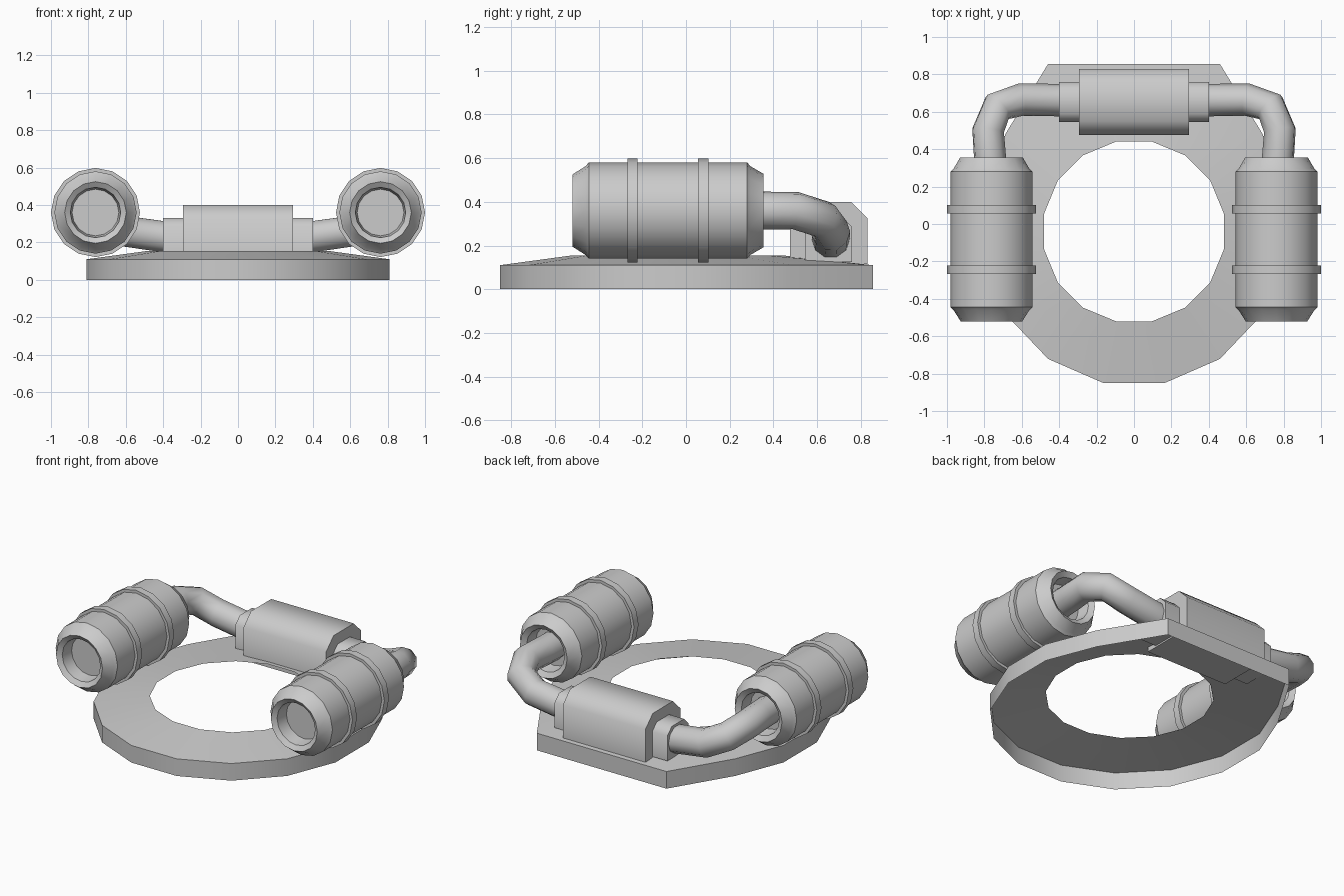
import bpy
import math
from math import sin, cos, pi, radians

if "Cube" in bpy.data.objects:
    bpy.data.objects.remove(bpy.data.objects["Cube"])

N = 16


def make(name, verts, faces, angle=40):
    me = bpy.data.meshes.new(name)
    me.from_pydata(verts, [], faces)
    ob = bpy.data.objects.new(name, me)
    bpy.context.collection.objects.link(ob)
    bpy.ops.object.select_all(action='DESELECT')
    ob.select_set(True)
    bpy.context.view_layer.objects.active = ob
    bpy.ops.object.mode_set(mode='EDIT')
    bpy.ops.mesh.select_all(action='SELECT')
    bpy.ops.mesh.normals_make_consistent(inside=False)
    bpy.ops.object.mode_set(mode='OBJECT')
    bpy.ops.object.shade_smooth_by_angle(angle=radians(angle))
    return ob


def loft(name, rings, caps=True, angle=40):
    n = len(rings[0])
    verts = [p for r in rings for p in r]
    faces = [(k * n + i, k * n + (i + 1) % n, (k + 1) * n + (i + 1) % n, (k + 1) * n + i)
             for k in range(len(rings) - 1) for i in range(n)]
    if caps:
        faces += [tuple(range(n)), tuple(range((len(rings) - 1) * n, len(rings) * n))]
    return make(name, verts, faces, angle)


# base: open-bottomed collar with a squared-off back
def collar_ring(rx, ry, cy, z, square):
    pts = []
    for i in range(N):
        a = 2 * pi * (i + 0.5) / N
        x, y = rx * cos(a), cy + ry * sin(a)
        if square and y > 0.6:
            y = 0.855
            x = math.copysign(0.46 if abs(x) > 0.3 else 0.16, x)
        pts.append((x, y, z))
    return pts


loft("base_collar", [collar_ring(0.826, 0.868, 0, 0, True),
                     collar_ring(0.826, 0.868, 0, 0.11, True),
                     collar_ring(0.49, 0.49, -0.04, 0.155, False)], caps=False)


# rear block and its two narrower end fittings, with chamfered top edges
def block(name, x0, x1, y0, y1, z0, z1, c):
    sec = [(y0, z0), (y0, z1 - c), (y0 + c, z1), (y1 - c, z1), (y1, z1 - c), (y1, z0)]
    loft(name, [[(x, y, z) for y, z in sec] for x in (x0, x1)], angle=50)


block("rear_block", -0.293, 0.293, 0.475, 0.83, 0.115, 0.40, 0.075)

# canister half-section: (y, radius), with recessed ends and two bands
PROFILE = [(-0.42, 0.125), (-0.50, 0.135), (-0.52, 0.165), (-0.46, 0.203), (-0.445, 0.22),
           (-0.268, 0.22), (-0.268, 0.238), (-0.222, 0.238), (-0.222, 0.22),
           (0.055, 0.22), (0.055, 0.238), (0.102, 0.238), (0.102, 0.22),
           (0.28, 0.22), (0.295, 0.203), (0.355, 0.168), (0.335, 0.135), (0.255, 0.125)]
PIPE = [(0.36, 0.662, 0.225), (0.605, 0.665, 0.26), (0.73, 0.625, 0.32),
        (0.78, 0.50, 0.36), (0.77, 0.36, 0.36), (0.765, 0.24, 0.36)]

for s, side in ((-1, "left"), (1, "right")):
    block(side + "_end_fitting", s * 0.28, s * 0.40, 0.545, 0.76, 0.125, 0.33, 0.045)

    loft(side + "_canister",
         [[(s * (0.762 + r * cos(2 * pi * i / N)), y, 0.36 + r * sin(2 * pi * i / N))
           for i in range(N)] for y, r in PROFILE])

    # bent pipe from fitting to canister
    cu = bpy.data.curves.new(side + "_pipe", 'CURVE')
    cu.dimensions = '3D'
    cu.bevel_depth = 0.087
    cu.bevel_resolution = 3
    sp = cu.splines.new('POLY')
    sp.points.add(len(PIPE) - 1)
    for p, (x, y, z) in zip(sp.points, PIPE):
        p.co = (s * x, y, z, 1)
    ob = bpy.data.objects.new(side + "_pipe", cu)
    bpy.context.collection.objects.link(ob)
    bpy.ops.object.select_all(action='DESELECT')
    ob.select_set(True)
    bpy.context.view_layer.objects.active = ob
    bpy.ops.object.convert(target='MESH')
    bpy.ops.object.shade_smooth_by_angle(angle=radians(60))
